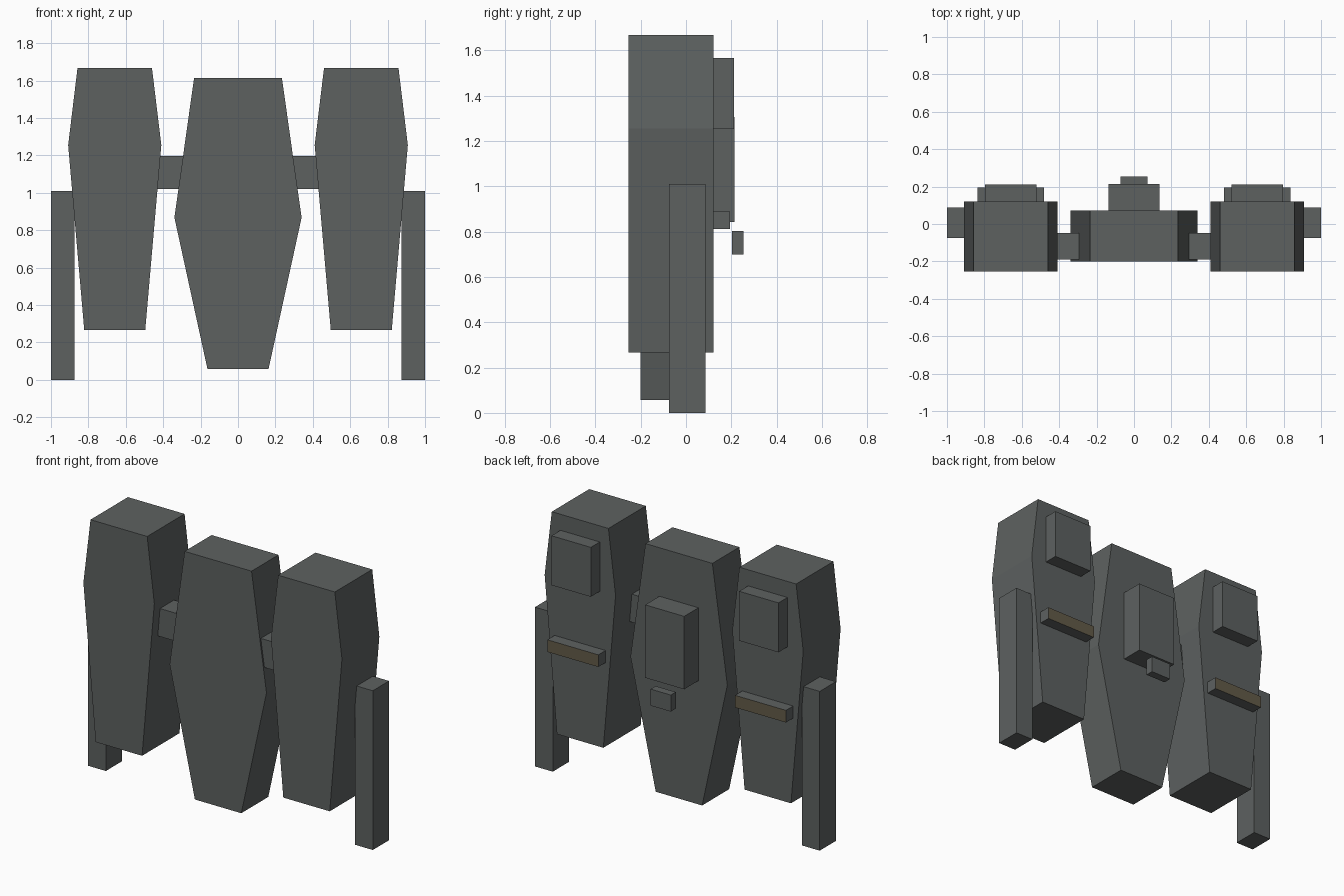
import bpy, bmesh

if "Cube" in bpy.data.objects:
    bpy.data.objects.remove(bpy.data.objects["Cube"])


def material(name, rgb):
    m = bpy.data.materials.new(name)
    m.diffuse_color = (*rgb, 1.0)
    m.use_nodes = True
    m.node_tree.nodes["Principled BSDF"].inputs["Base Color"].default_value = m.diffuse_color
    return m


GREY = material("slate grey", (0.110, 0.120, 0.118))
BROWN = material("dull brown", (0.125, 0.105, 0.066))


def prism(name, profile, y0, y1):
    """Extrude an x-z outline from y0 (front) to y1 (back)."""
    bm = bmesh.new()
    face = bm.faces.new([bm.verts.new((x, y0, z)) for x, z in profile])
    ext = bmesh.ops.extrude_face_region(bm, geom=[face])
    for v in ext["geom"]:
        if isinstance(v, bmesh.types.BMVert):
            v.co.y = y1
    bmesh.ops.recalc_face_normals(bm, faces=bm.faces)
    mesh = bpy.data.meshes.new(name)
    bm.to_mesh(mesh)
    bm.free()
    mesh.materials.append(GREY)
    ob = bpy.data.objects.new(name, mesh)
    bpy.context.collection.objects.link(ob)
    return ob


def box(name, x0, x1, y0, y1, z0, z1):
    return prism(name, [(x0, z0), (x1, z0), (x1, z1), (x0, z1)], y0, y1)


def shield(name, cx, y0, y1, levels):
    """Six-sided panel from (half width, z) levels, bottom to top."""
    right = [(cx + w, z) for w, z in levels]
    left = [(cx - w, z) for w, z in reversed(levels)]
    return prism(name, right + left, y0, y1)


# Centre panel with its rear pack and small block below
shield("centre_panel", 0, -0.20, 0.071, [(0.163, 0.057), (0.34, 0.868), (0.235, 1.613)])
box("centre_pack", -0.137, 0.137, 0.06, 0.214, 0.842, 1.305)
box("small_block", -0.071, 0.071, 0.203, 0.254, 0.698, 0.803)

for s, side in ((-1, "left"), (1, "right")):
    cx = 0.659 * s
    # Side panel
    shield(side + "_panel", cx, -0.254, 0.121, [(0.163, 0.266), (0.249, 1.255), (0.199, 1.668)])
    # Rear pack
    box(side + "_pack", cx - 0.138, cx + 0.138, 0.11, 0.211, 1.252, 1.566)
    # Rear bar with a coloured back face
    bar = box(side + "_bar", cx - 0.179, cx + 0.179, 0.11, 0.194, 0.811, 0.888)
    bar.data.materials.append(BROWN)
    for p in bar.data.polygons:
        if p.normal.y > 0.9:
            p.material_index = 1
    # Connector to the centre panel
    a, b = sorted((0.26 * s, 0.43 * s))
    box(side + "_connector", a, b, -0.19, -0.049, 1.02, 1.198)
    # Outer post
    a, b = sorted((0.875 * s, 1.0 * s))
    box(side + "_post", a, b, -0.076, 0.087, 0.0, 1.011)
